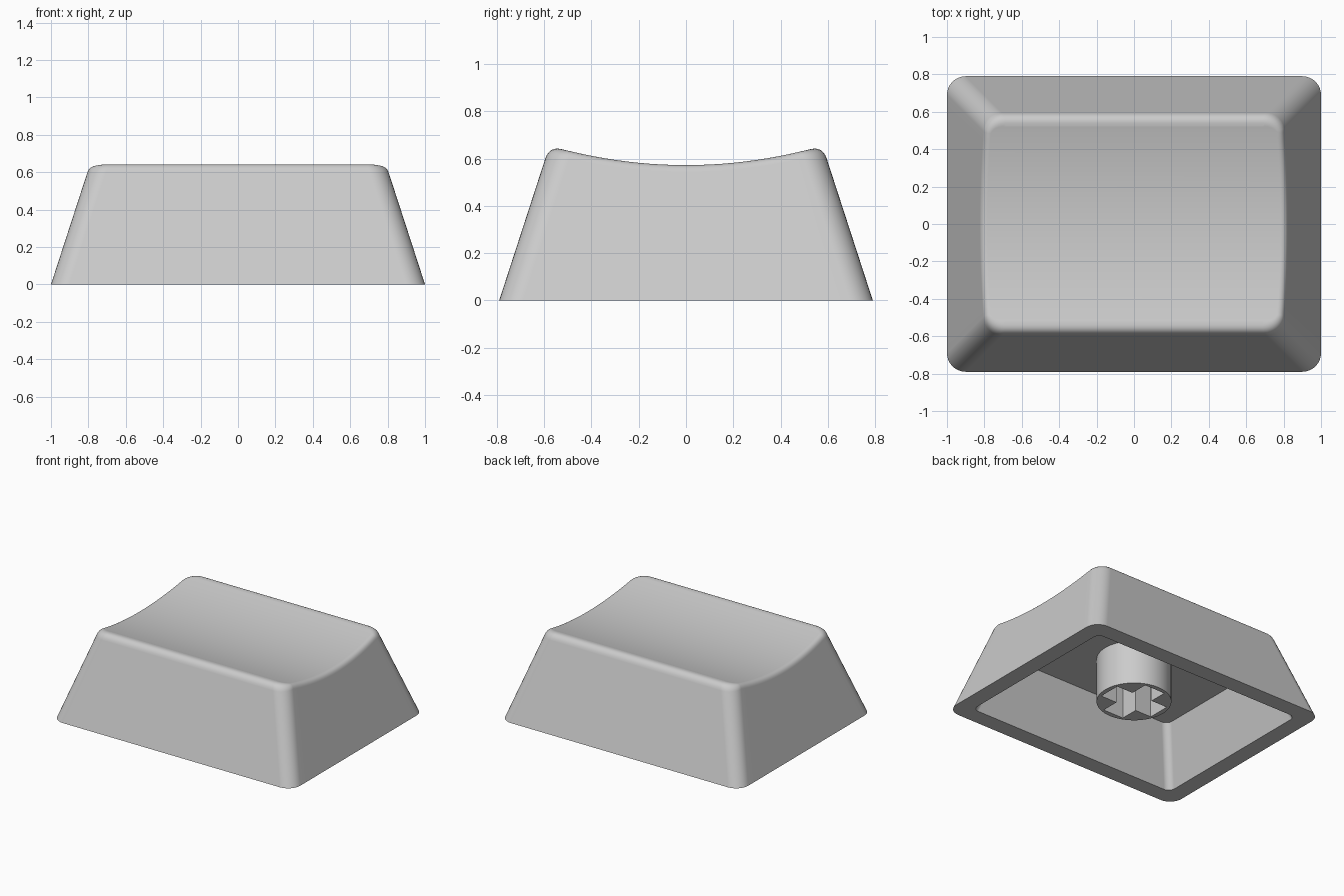
import bpy, bmesh, math

if "Cube" in bpy.data.objects:
    bpy.data.objects.remove(bpy.data.objects["Cube"])

TAPER = 0.325        # wall lean per unit of height
SEG, SIDE = 8, 20    # corner and side divisions

grey = bpy.data.materials.new("light_grey")
grey.diffuse_color = (0.6, 0.6, 0.6, 1)
grey.use_nodes = True
grey.node_tree.nodes["Principled BSDF"].inputs["Base Color"].default_value = grey.diffuse_color


def dish(y):
    return 0.572 + 0.245 * y * y


# Right half of a rounded rectangle, front to back:
# (corner centre factor along y, normal x, normal y)
HALF = []
for i in range(SEG + 1):
    a = math.radians(-90 + 90 * i / SEG)
    HALF.append((-1, math.cos(a), math.sin(a)))
HALF += [(-1 + 2 * i / SIDE, 1, 0) for i in range(1, SIDE)]
for i in range(SEG + 1):
    a = math.radians(90 * i / SEG)
    HALF.append((1, math.cos(a), math.sin(a)))


def wall(p, z, hx, hy, r):
    """Point on a leaning wall at height z."""
    f, nx, ny = p
    return (hx - r - TAPER * z + r * nx, f * (hy - r - TAPER * z) + r * ny, z)


def add_ring(bm, pts):
    """Right half points plus their mirror, as one closed loop."""
    return [bm.verts.new(p) for p in pts] + \
           [bm.verts.new((-x, y, z)) for x, y, z in reversed(pts)]


def bridge(bm, a, b):
    n = len(a)
    for i in range(n):
        j = (i + 1) % n
        bm.faces.new((a[i], a[j], b[j], b[i]))


def finish(bm, name):
    bmesh.ops.recalc_face_normals(bm, faces=bm.faces)
    me = bpy.data.meshes.new(name)
    bm.to_mesh(me)
    bm.free()
    me.materials.append(grey)
    ob = bpy.data.objects.new(name, me)
    bpy.context.collection.objects.link(ob)
    return ob


def smooth(ob):
    bpy.ops.object.select_all(action='DESELECT')
    ob.select_set(True)
    bpy.context.view_layer.objects.active = ob
    bpy.ops.object.shade_smooth_by_angle(angle=math.radians(30))


# Keycap shell: leaning walls, rounded rim, scooped top, hollow underside
outer = (1.0, 0.79, 0.1)
inner = (0.875, 0.665, 0.05)
bm = bmesh.new()
base = add_ring(bm, [wall(p, 0, *outer) for p in HALF])
STEPS = 6
fillet = [[] for _ in range(STEPS + 1)]
for p in HALF:
    z = 0.65
    for _ in range(12):                      # where the wall meets the scoop
        z = dish(wall(p, z, *outer)[1])
    E = wall(p, z, *outer)
    b = 0.03 + 0.025 * abs(p[2])
    A = wall(p, z - b, *outer)
    bx, by = E[0] - b * p[1], E[1] - b * p[2]
    B = (bx, by, dish(by))
    for s in range(STEPS + 1):
        t = s / STEPS
        fillet[s].append(tuple((1 - t) ** 2 * A[k] + 2 * t * (1 - t) * E[k] + t * t * B[k]
                               for k in range(3)))
prev = base
for pts in fillet:
    ring = add_ring(bm, pts)
    bridge(bm, prev, ring)
    prev = ring
n = len(prev)
for i in range(len(HALF) - 1):               # scooped top in left-right strips
    bm.faces.new((prev[i], prev[i + 1], prev[n - 2 - i], prev[n - 1 - i]))
mouth = add_ring(bm, [wall(p, 0, *inner) for p in HALF])
ceiling = add_ring(bm, [wall(p, 0.42, *inner) for p in HALF])
bridge(bm, base, mouth)
bridge(bm, mouth, ceiling)
bm.faces.new(ceiling)
shell = finish(bm, "keycap_shell")
smooth(shell)
wn = shell.modifiers.new("even_shading", 'WEIGHTED_NORMAL')
wn.keep_sharp = True

# Cross-shaped cutter for the socket
L, W = 0.22, 0.085
corner = [(L, -W), (L, W), (W, W)]
bm = bmesh.new()
outline = []
for q in range(4):
    c, s = (1, 0, -1, 0)[q], (0, 1, 0, -1)[q]
    outline += [bm.verts.new((c * x - s * y, s * x + c * y, 0.0)) for x, y in corner]
face = bm.faces.new(outline)
ext = bmesh.ops.extrude_face_region(bm, geom=[face])
bmesh.ops.translate(bm, vec=(0, 0, 0.41),
                    verts=[v for v in ext["geom"] if isinstance(v, bmesh.types.BMVert)])
cutter = finish(bm, "socket_cutter")

# Stem under the top
bm = bmesh.new()
bmesh.ops.create_cone(bm, cap_ends=True, segments=64, radius1=0.255, radius2=0.255, depth=0.36)
bmesh.ops.translate(bm, vec=(0, 0, 0.27), verts=bm.verts)
stem = finish(bm, "stem")
cut = stem.modifiers.new("socket", 'BOOLEAN')
cut.operation = 'DIFFERENCE'
cut.solver = 'EXACT'
cut.object = cutter
bpy.context.view_layer.objects.active = stem
bpy.ops.object.modifier_apply(modifier=cut.name)
smooth(stem)
bpy.data.objects.remove(cutter)
